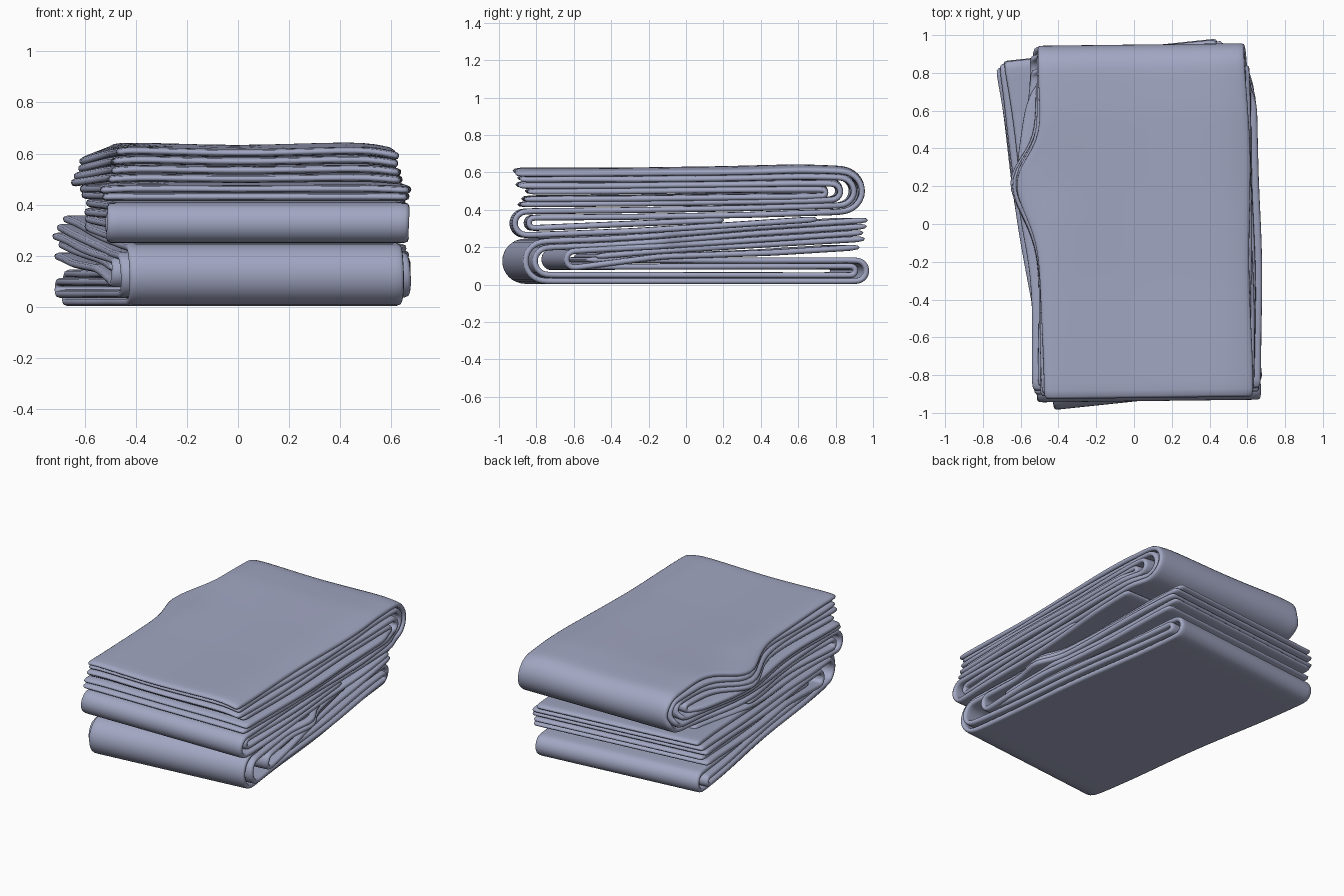
import bpy, math, random
from mathutils import Matrix

if "Cube" in bpy.data.objects:
    bpy.data.objects.remove(bpy.data.objects["Cube"])

random.seed(4)
cloth = bpy.data.materials.new("grey_blue_cloth")
cloth.diffuse_color = (0.36, 0.385, 0.54, 1)
cloth.use_nodes = True
cloth.node_tree.nodes["Principled BSDF"].inputs["Base Color"].default_value = cloth.diffuse_color
T = 0.032  # cloth thickness


def arc(cy, cz, r, a0, a1, n=8):
    """Points on a fold, angles in degrees in the y-z plane."""
    return [(cy + r * math.cos(math.radians(a0 + (a1 - a0) * i / n)),
             cz + r * math.sin(math.radians(a0 + (a1 - a0) * i / n))) for i in range(n + 1)]


def resample(pts, step=0.09):
    out = []
    for (y0, z0), (y1, z1) in zip(pts, pts[1:]):
        n = max(1, round(math.hypot(y1 - y0, z1 - z0) / step))
        out += [(y0 + (y1 - y0) * i / n, z0 + (z1 - z0) * i / n) for i in range(n)]
    return out + [pts[-1]]


def bump(y, c, w):
    return math.exp(-((y - c) / w) ** 2)


def sheet(name, pts, left, right, turn=0.0, lift=None):
    """Sweep a folded path across x; left/right give the side edges."""
    path = resample(pts)
    ph = random.uniform(0, 6)
    cols = [0, 0.025, 0.1, 0.22, 0.36, 0.5, 0.64, 0.78, 0.9, 0.975, 1]
    verts, faces = [], []
    for k, (y, z) in enumerate(path):
        wob = 0.007 * math.sin(5 * y + ph + 9 * z)
        x0, x1 = left(y, z) + wob, right(y, z) + wob
        for c in cols:
            x = x0 + (x1 - x0) * c
            dz = lift(x, y, z) if lift else 0
            verts.append((x, y, z + dz))
    n = len(cols)
    for k in range(len(path) - 1):
        for j in range(n - 1):
            a = k * n + j
            faces.append((a, a + 1, a + n + 1, a + n))
    me = bpy.data.meshes.new(name)
    me.from_pydata(verts, [], faces)
    me.transform(Matrix.Rotation(math.radians(turn), 4, 'Z'))
    me.materials.append(cloth)
    ob = bpy.data.objects.new(name, me)
    bpy.context.collection.objects.link(ob)
    so = ob.modifiers.new("thickness", 'SOLIDIFY')
    so.thickness, so.offset = T, 0
    su = ob.modifiers.new("round", 'SUBSURF')
    su.levels = su.render_levels = 1
    for p in me.polygons:
        p.use_smooth = True
    return ob


# ---- lower garment, turned a little ----
def low_left(extra):
    return lambda y, z: -0.56 - 0.045 * y - extra


def low_right(extra):
    def f(y, z):
        knot = 0.07 * bump(y, -0.22, 0.09) if 0.18 < z < 0.3 else 0
        return 0.55 - 0.015 * y + extra + knot
    return f


low = {
    "lower_outer_cloth":
        ([(0.93, 0.345), (0.3, 0.305), (-0.2, 0.262), (-0.5, 0.243)]
         + arc(-0.815, 0.125, 0.107, 90, 270)
         + [(0.5, 0.018)] + arc(0.86, 0.074, 0.056, 270, 450) + [(0.3, 0.128), (-0.6, 0.133)], 0.0),
    "lower_second_cloth":
        ([(0.92, 0.312), (0.3, 0.272), (-0.2, 0.23), (-0.5, 0.21)]
         + arc(-0.80, 0.125, 0.074, 90, 270)
         + [(0.5, 0.05)] + arc(0.83, 0.074, 0.024, 270, 450) + [(0.3, 0.097), (-0.62, 0.095)], 0.03),
    "lower_third_cloth":
        ([(0.9, 0.278), (0.3, 0.238), (-0.2, 0.205)]
         + arc(-0.66, 0.135, 0.045, 90, 270) + [(-0.2, 0.15), (0.4, 0.17), (0.88, 0.2)], 0.045),
    "lower_inner_cloth":
        ([(0.91, 0.245), (0.3, 0.21), (-0.2, 0.18), (-0.55, 0.15)], 0.025),
}
for name, (pts, extra) in low.items():
    sheet(name, pts, low_left(extra), low_right(extra), 6)


# ---- upper garment, nearly straight ----
def up_left(extra):
    def f(y, z):
        w = 0.25 if y < 0.24 else 0.15
        flap = 0.14 * bump(y, 0.24, w) if z > 0.48 else 0.07 * bump(y, 0.2, 0.4)
        low_part = 0.03 if z < 0.48 else 0
        return -0.495 - flap - low_part - extra
    return f


def up_right(extra):
    def f(y, z):
        low_part = 0.035 if z < 0.48 and y < 0.75 else 0
        return 0.615 - 0.03 * max(0, y - 0.4) + low_part + extra
    return f


def sag(x, y, z):
    """Slight dip in the middle and drooping sides near the top."""
    k = max(0, min(1, (z - 0.42) / 0.2))
    droop = -0.35 * max(0, -x - 0.46) - 0.25 * max(0, x - 0.52)
    return k * (-0.012 * bump(x, 0, 0.3) + droop)


up = {
    "upper_outer_cloth":
        ([(-0.925, 0.612), (-0.3, 0.612), (0.2, 0.62), (0.6, 0.63)]
         + arc(0.82, 0.505, 0.117, 85, -90) + [(0.3, 0.372), (-0.3, 0.362)]
         + arc(-0.82, 0.33, 0.028, 90, 270, 6) + [(-0.3, 0.325), (0.2, 0.345)], 0.0),
    "upper_second_cloth":
        ([(-0.9, 0.577), (-0.3, 0.578), (0.2, 0.585), (0.6, 0.592)]
         + arc(0.81, 0.505, 0.083, 85, -90) + [(0.3, 0.408), (-0.3, 0.398)]
         + arc(-0.86, 0.328, 0.064, 90, 270) + [(-0.3, 0.285), (0.2, 0.316), (0.7, 0.35)], 0.005),
    "upper_third_cloth":
        ([(-0.91, 0.54), (-0.3, 0.543), (0.2, 0.548), (0.6, 0.556)]
         + arc(0.77, 0.505, 0.05, 85, -90, 6) + [(0.2, 0.443), (-0.3, 0.436), (-0.9, 0.43)], 0.012),
    "upper_inner_cloth":
        ([(-0.86, 0.505), (-0.2, 0.512), (0.4, 0.518)]
         + arc(0.72, 0.5, 0.02, 85, -90, 5) + [(0.2, 0.474), (-0.3, 0.467), (-0.88, 0.462)], 0.02),
}
for name, (pts, extra) in up.items():
    sheet(name, pts, up_left(extra), up_right(extra), 0.7, sag)
